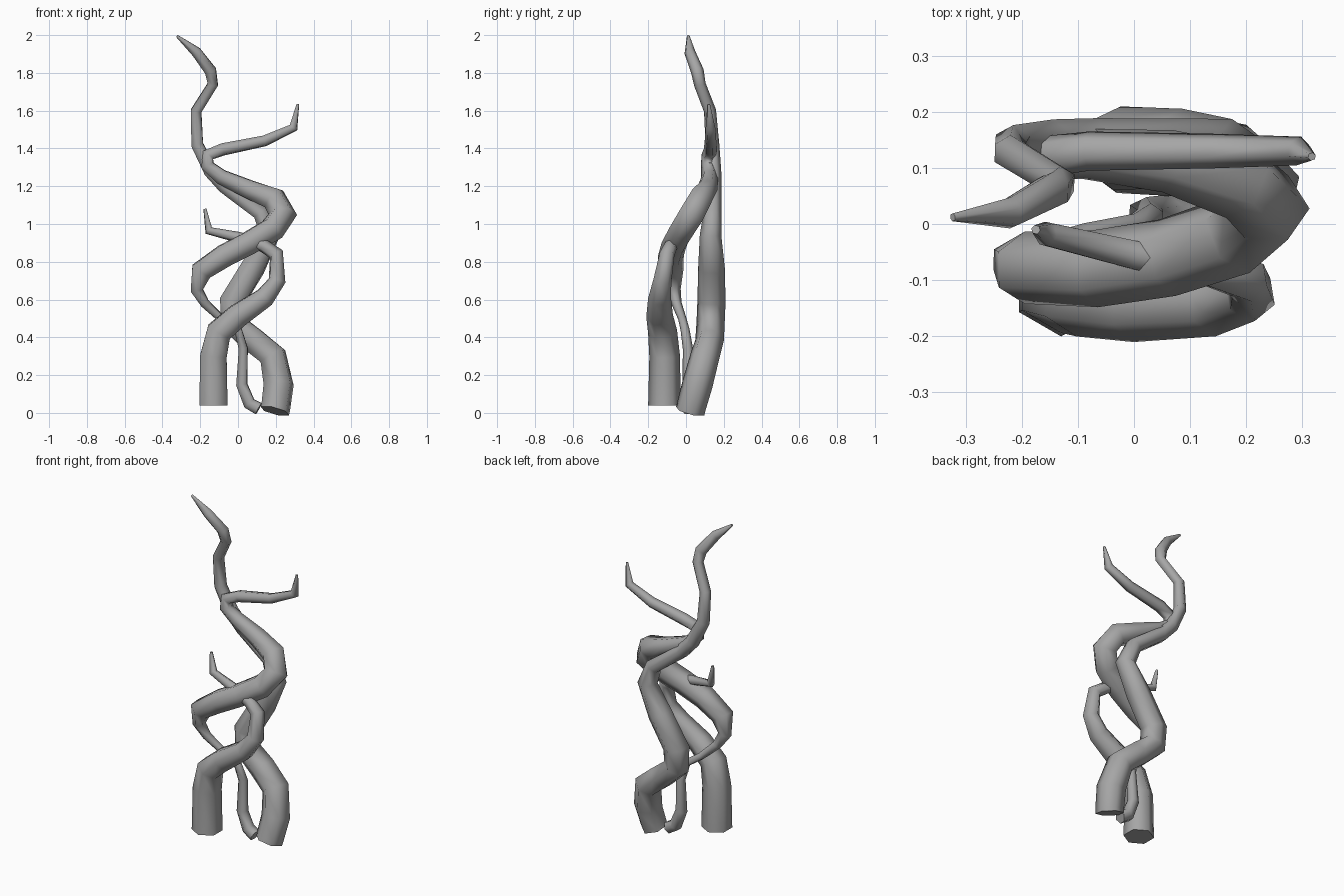
import bpy
from math import radians

# Dark grey shared by all vines
grey = bpy.data.materials.new("dark_grey")
grey.diffuse_color = (.38, .38, .38, 1)


def vine(name, points, tilt=0):
    """Six-sided tapering tube through (x, y, z, radius) points."""
    curve = bpy.data.curves.new(name, 'CURVE')
    curve.dimensions = '3D'
    curve.bevel_depth = 1.0
    curve.bevel_resolution = 1
    curve.use_fill_caps = True
    curve.twist_mode = 'MINIMUM'
    spline = curve.splines.new('POLY')
    spline.points.add(len(points) - 1)
    for p, (x, y, z, r) in zip(spline.points, points):
        p.co = (x, y, z, 1)
        p.radius = r * 1.04
        p.tilt = radians(tilt)
    spline.use_smooth = True
    curve.materials.append(grey)
    obj = bpy.data.objects.new(name, curve)
    bpy.context.collection.objects.link(obj)
    bpy.ops.object.select_all(action='DESELECT')
    obj.select_set(True)
    bpy.context.view_layer.objects.active = obj
    bpy.ops.object.convert(target='MESH')
    bpy.ops.object.shade_smooth_by_angle(angle=radians(66))
    return bpy.context.object


# Front left trunk, crossing right and ending in a short twig
vine("front_vine", [
    (-.13, -.114, .04, .083), (-.13, -.113, .30, .078),
    (-.10, -.124, .43, .074), (0, -.14, .515, .068),
    (.14, -.14, .61, .058), (.207, -.125, .70, .047),
    (.203, -.10, .84, .039), (.135, -.08, .885, .034),
    (0, -.055, .93, .028), (-.155, -.018, .965, .023),
    (-.175, -.01, 1.08, .008)], tilt=30)

# Back right trunk, rising to the tallest tip
vine("tall_vine", [
    (.195, .022, .01, .077), (.20, .027, .03, .077), (.215, .06, .15, .08),
    (.185, .10, .30, .076), (.08, .125, .385, .073),
    (-.025, .13, .475, .072), (-.03, .135, .59, .072),
    (.08, .135, .77, .068), (.17, .13, .94, .055),
    (.12, .14, 1.06, .046), (-.07, .145, 1.20, .042),
    (-.145, .145, 1.28, .04), (-.216, .14, 1.42, .035),
    (-.221, .127, 1.60, .031), (-.133, .073, 1.74, .03),
    (-.145, .06, 1.81, .033), (-.22, .02, 1.91, .028),
    (-.323, .012, 1.995, .007)])

# Thin root that swells in the middle and ends in the right branch
vine("winding_vine", [
    (.11, .01, .022, .036), (.06, .015, .05, .036),
    (.02, .015, .15, .032), (.028, .01, .34, .026),
    (0, -.005, .44, .023), (-.09, -.02, .50, .021),
    (-.175, -.05, .58, .026), (-.218, -.065, .65, .036),
    (-.195, -.078, .75, .062), (-.07, -.08, .833, .066),
    (.06, -.06, .90, .067), (.18, -.02, .97, .07),
    (.237, .03, 1.05, .073), (.19, .075, 1.133, .067),
    (.06, .112, 1.183, .054), (-.09, .125, 1.25, .043),
    (-.162, .118, 1.31, .038), (-.158, .12, 1.365, .036),
    (-.08, .13, 1.395, .034), (.14, .13, 1.44, .03),
    (.294, .13, 1.51, .025), (.317, .12, 1.635, .007)])
